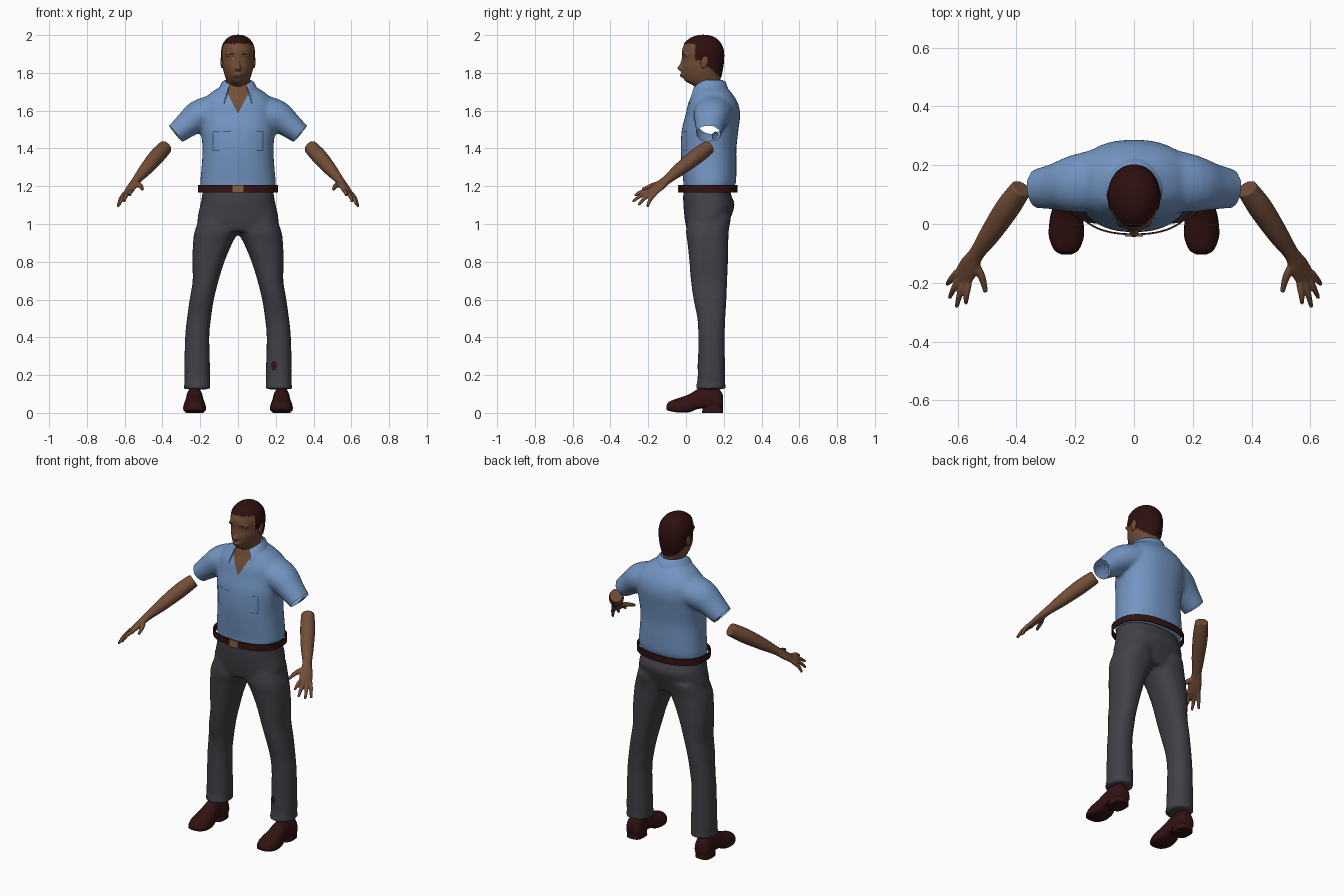
import bpy, bmesh, math
from mathutils import Vector
from mathutils.bvhtree import BVHTree

cube = bpy.data.objects.get("Cube")
if cube:
    bpy.data.objects.remove(cube, do_unlink=True)


def material(name, r, g, b):
    m = bpy.data.materials.new(name)
    m.use_nodes = True
    m.diffuse_color = (r, g, b, 1)
    bsdf = m.node_tree.nodes["Principled BSDF"]
    bsdf.inputs["Base Color"].default_value = (r, g, b, 1)
    bsdf.inputs["Roughness"].default_value = 0.8
    return m


BLUE = material("blue_cloth", .17, .30, .54)
SEAM = material("dark_blue_seam", .05, .09, .18)
SKIN = material("brown_skin", .17, .075, .038)
GREY = material("charcoal_cloth", .052, .052, .062)
HAIR = material("dark_hair", .028, .005, .005)
LEATHER = material("dark_red_leather", .033, .006, .006)
BRASS = material("tan_buckle", .25, .11, .055)
LIPS = material("lips", .09, .032, .022)
EYE = material("eye_white", .3, .24, .2)


# ---- helpers ----
def spline(rows, k=4):
    out, n = [], len(rows)
    for i in range(n - 1):
        q = [rows[max(0, min(n - 1, i + j))] for j in (-1, 0, 1, 2)]
        for s in range(k):
            t = s / k
            out.append([b + .5 * t * (c - a + t * (2*a - 5*b + 4*c - d + t * (3*(b - c) + d - a)))
                        for a, b, c, d in zip(*q)])
    return out + [list(rows[-1])]


def spow(v, e):
    return math.copysign(abs(v) ** e, v)


def circle(n):
    return [(math.cos(2*math.pi*i/n), math.sin(2*math.pi*i/n)) for i in range(n)]


def loft(bm, rings, caps=True):
    vs = [[bm.verts.new(p) for p in r] for r in rings]
    n = len(vs[0])
    for a, b in zip(vs, vs[1:]):
        for i in range(n):
            bm.faces.new((a[i], a[(i+1) % n], b[(i+1) % n], b[i]))
    if caps:
        bm.faces.new(vs[0][::-1])
        bm.faces.new(vs[-1])


def stack(bm, rows, side=1, power=2.3, taper=None, k=4, n=36):
    """Horizontal rings from rows of (z, x0, x1, y front, y back)."""
    rings = []
    for z, x0, x1, yf, yb in spline(rows, k):
        t = taper(z) if taper else 0
        ring = []
        for c, s in circle(n):
            c, s = spow(c, 2/power), spow(s, 2/power)
            x = (x0+x1)/2 + (x1-x0)/2 * c * (1 - t*max(0, -s))
            ring.append((side*x, (yf+yb)/2 + (yb-yf)/2*s, z))
        rings.append(ring)
    loft(bm, rings)


def centred(rows):
    return [(z, -w, w, f, b) for z, w, f, b in rows]


def tube(bm, rows, side, wide, k=4, n=16):
    """Rings along a path from rows of (x, y, z, wide radius, thin radius)."""
    rows = spline(rows, k)
    rings = []
    for i, r in enumerate(rows):
        d = (Vector(rows[min(i+1, len(rows)-1)][:3]) - Vector(rows[max(i-1, 0)][:3])).normalized()
        u = Vector(wide)
        u = (u - d*u.dot(d)).normalized()
        v = d.cross(u)
        ring = [Vector(r[:3]) + u*c*r[3] + v*s*r[4] for c, s in circle(n)]
        rings.append([(side*p.x, p.y, p.z) for p in ring])
    loft(bm, rings)


def finish(name, bm, *mats, voxel=0, smooth=0, solid=0):
    bmesh.ops.recalc_face_normals(bm, faces=bm.faces[:])
    me = bpy.data.meshes.new(name)
    bm.to_mesh(me)
    bm.free()
    ob = bpy.data.objects.new(name, me)
    bpy.context.collection.objects.link(ob)
    if voxel:
        m = ob.modifiers.new("blend", 'REMESH')
        m.mode, m.voxel_size = 'VOXEL', voxel
    if smooth:
        m = ob.modifiers.new("soften", 'SMOOTH')
        m.iterations = smooth
    if solid:
        ob.modifiers.new("thickness", 'SOLIDIFY').thickness = solid
    if ob.modifiers:
        ev = ob.evaluated_get(bpy.context.evaluated_depsgraph_get())
        me = bpy.data.meshes.new_from_object(ev)
        ob.modifiers.clear()
        ob.data = me
        me.name = name
    me.materials.clear()
    for m in mats:
        me.materials.append(m)
    me.shade_smooth()
    me.set_sharp_from_angle(angle=0.9)
    return ob


def decal(name, ob, mat, x, z, w, h, lens=False, tilt=0, n=8):
    """Thin plate laid on the front of an object."""
    me = ob.data
    tree = BVHTree.FromPolygons([v.co for v in me.vertices], [p.vertices for p in me.polygons])
    bm = bmesh.new()
    cols = []
    for i in range(n + 1):
        u = 2*i/n - 1
        hh = h * (math.sqrt(max(.04, 1 - u*u)) if lens else 1)
        col = []
        for s in (-1, 0, 1):
            p = Vector((x + u*w/2, -1, z + s*hh/2 + tilt*u*w/2))
            hit = tree.ray_cast(p, Vector((0, 1, 0)))[0]
            if hit:
                col.append(bm.verts.new(hit - Vector((0, .0025, 0))))
        cols.append(col)
    for a, b in zip(cols, cols[1:]):
        if len(a) == len(b) == 3:
            for j in (0, 1):
                bm.faces.new((a[j], b[j], b[j+1], a[j+1]))
    finish(name, bm, mat)


# ---- shirt: torso and sleeves blended together ----
bm = bmesh.new()
stack(bm, centred([(1.175, .195, -.012, .245), (1.22, .20, -.014, .264), (1.30, .193, -.022, .267),
                   (1.40, .188, -.028, .267), (1.50, .197, -.022, .278), (1.58, .20, -.002, .287),
                   (1.64, .195, .012, .275), (1.69, .15, .033, .245), (1.73, .09, .045, .21),
                   (1.75, .068, .055, .19)]))
CUFF, OUT = Vector((.335, .12, 1.472)), Vector((.77, -.06, -.63)).normalized()
for s in (1, -1):
    tube(bm, [(.10, .15, 1.60, .11, .09), (.20, .137, 1.575, .098, .085), (.27, .127, 1.525, .079, .069),
              (.335, .12, 1.472, .066, .055), (.343, .12, 1.465, .066, .055)], s, (0, 1, 0), n=24)
shirt = finish("shirt", bm, BLUE, SKIN, voxel=.011, smooth=4)

# Open sleeve ends and neck opening
bm = bmesh.new()
bm.from_mesh(shirt.data)


def cut(test, co, no):
    faces = [f for f in bm.faces if test(f.calc_center_median())]
    geom = set(faces) | {e for f in faces for e in f.edges} | {v for f in faces for v in f.verts}
    bmesh.ops.bisect_plane(bm, geom=list(geom), plane_co=co, plane_no=no)


for s in (1, -1):
    flip = Vector((s, 1, 1))
    co, no = (CUFF - OUT*.008) * flip, OUT * flip
    cut(lambda c: c.x*s > .26, co, no)
    ends = [f for f in bm.faces if f.calc_center_median().x*s > .26
            and (f.calc_center_median() - co).dot(no) > 1e-5]
    bmesh.ops.delete(bm, geom=ends, context='FACES')
    cut(lambda c: c.y < .1 and c.z > 1.55 and abs(c.x) < .11, (0, 0, 1.585), (1.92*s, 0, -1))
for f in bm.faces:
    c = f.calc_center_median()
    if c.y < .1 and c.z > 1.585 + 1.92*abs(c.x):
        f.material_index = 1
bm.to_mesh(shirt.data)
bm.free()

# Folded collar
bm = bmesh.new()
prev = None
for i in range(33):
    a = math.radians(38 + 284*i/32)
    front = max(0, math.cos(a)) ** 2
    sx, cy = math.sin(a), math.cos(a)
    row = [bm.verts.new((r*sx, .115 - q*cy, z)) for r, q, z in (
        (.070, .078, 1.762 - .045*front), (.084, .095, 1.752 - .05*front),
        (.108 + .02*front, .112 + .022*front, 1.705 - .105*front))]
    if prev:
        for j in (0, 1):
            bm.faces.new((prev[j], row[j], row[j+1], prev[j+1]))
    prev = row
finish("collar", bm, BLUE, solid=.007)

# Pocket seams
for s in (1, -1):
    decal("pocket_outer_seam", shirt, SEAM, s*.132, 1.44, .005, .10, n=2)
    decal("pocket_top_seam", shirt, SEAM, s*.115, 1.49, .035, .005)
    decal("pocket_bottom_seam", shirt, SEAM, s*.115, 1.39, .035, .005)
decal("pocket_inner_seam", shirt, SEAM, -.06, 1.49, .04, .005)

# ---- trousers ----
bm = bmesh.new()
stack(bm, centred([(.96, .20, .005, .21), (1.02, .215, -.006, .232), (1.10, .20, -.014, .257),
                   (1.15, .19, -.015, .24), (1.18, .188, -.013, .235)]))
for s in (1, -1):
    stack(bm, [(.125, .143, .29, .05, .21), (.16, .148, .283, .058, .208), (.2, .147, .285, .062, .207),
               (.4, .152, .28, .065, .205), (.5, .143, .27, .06, .208), (.6, .128, .256, .04, .214),
               (.7, .103, .24, .026, .218), (.8, .072, .242, .018, .222), (.9, .03, .238, .008, .224),
               (.96, .0, .23, .0, .226), (1.04, .01, .2, .01, .24)], s)
trousers = finish("trousers", bm, GREY, voxel=.011, smooth=4)
decal("trouser_tear", trousers, LEATHER, .19, .25, .03, .05, lens=True)

# ---- belt and buckle ----
bm = bmesh.new()
loft(bm, [[(.213*spow(c, .85), .117 + .155*spow(s, .85), z) for c, s in circle(64)]
          for z in (1.167, 1.206)], caps=False)
finish("belt", bm, LEATHER, solid=.006)
bm = bmesh.new()
bmesh.ops.create_cube(bm, size=1)
for v in bm.verts:
    v.co = (v.co.x*.06, v.co.y*.008 - .039, v.co.z*.041 + 1.1865)
finish("buckle", bm, BRASS)

# ---- shoes ----
for s, side in ((1, "left"), (-1, "right")):
    bm = bmesh.new()
    rings = []
    for y, w, lo, hi in spline([(-.104, .016, .018, .038), (-.088, .042, .01, .06), (-.04, .06, .002, .078),
                                (.02, .056, .004, .10), (.06, .047, .02, .125), (.11, .046, .024, .138),
                                (.165, .047, .024, .13), (.188, .04, .024, .11), (.196, .026, .03, .09)]):
        mid = lo + .3*(hi - lo)
        rings.append([(s*(.23 + w*spow(c, .9)), y,
                       mid + (hi - mid)*t if t > 0 else mid - (mid - lo)*abs(t)**.4) for c, t in circle(24)])
    loft(bm, rings)
    stack(bm, [(0, .183, .277, .085, .196), (.045, .185, .275, .09, .195)], s, power=3, k=1)
    finish(side + "_shoe", bm, LEATHER)

# ---- forearms and hands ----
ACROSS = Vector((.71, .64, -.28))
KNUCKLE = Vector((.583, -.182, 1.167))
for s, side in ((1, "left"), (-1, "right")):
    bm = bmesh.new()
    tube(bm, [(.383, .122, 1.408, .036, .038), (.43, .055, 1.358, .042, .042), (.49, -.035, 1.288, .036, .034),
              (.535, -.10, 1.235, .027, .023), (.56, -.143, 1.2, .037, .019), (.585, -.187, 1.164, .037, .013)],
         s, ACROSS)
    for off, tip in ((-.029, (.572, -.272, 1.15)), (-.010, (.604, -.283, 1.118)),
                     (.010, (.628, -.252, 1.1)), (.028, (.636, -.205, 1.09))):
        base = KNUCKLE + ACROSS*off
        mid = base.lerp(Vector(tip), .5) + Vector((.003, -.004, .006))
        tube(bm, [(*base, .012, .012), (*mid, .011, .011), (*tip, .007, .007)], s, ACROSS, n=10)
    tube(bm, [(.547, -.128, 1.215, .018, .016), (.518, -.18, 1.203, .014, .013),
              (.505, -.232, 1.183, .008, .008)], s, ACROSS, n=10)
    finish(side + "_forearm", bm, SKIN, voxel=.0045, smooth=3)

# ---- head: skull, neck and nose blended, hair chosen by height and depth ----
bm = bmesh.new()
stack(bm, centred([(1.66, .058, .06, .17), (1.72, .058, .05, .175), (1.742, .058, .022, .18),
                   (1.756, .06, -.004, .182), (1.79, .072, -.02, .186), (1.83, .081, -.021, .194),
                   (1.87, .084, -.017, .198), (1.91, .086, -.022, .198), (1.95, .078, -.01, .186),
                   (1.98, .056, .022, .158), (1.994, .03, .055, .128), (1.998, .01, .08, .10)]),
      taper=lambda z: .32 if z < 1.76 else max(.1, .32 - (z - 1.76)*3), power=2.15)
stack(bm, centred([(1.885, .008, -.022, .01), (1.85, .011, -.031, .01), (1.825, .018, -.047, .01),
                   (1.811, .016, -.034, .01)]), power=2, n=16)
for s in (1, -1):
    tube(bm, [(.012, -.012, 1.895, .008, .008), (.06, .004, 1.893, .008, .008)], s, (0, 1, 0), n=10)
stack(bm, centred([(1.775, .018, -.024, .01), (1.787, .024, -.032, .01), (1.80, .018, -.028, .01)]),
      power=2, n=16)
head = finish("head", bm, SKIN, HAIR, voxel=.0055, smooth=3)


def is_hair(c):
    return (c.z > 1.952 or (c.y > .05 and c.z > 1.865)
            or (c.y > .105 and c.z > 1.845 - .85*(c.y - .105)))


hair = set()
for p in head.data.polygons:
    if is_hair(p.center):
        p.material_index = 1
        hair.update(p.vertices)
shift = {i: head.data.vertices[i].normal * .004 for i in hair}
for i, d in shift.items():
    head.data.vertices[i].co += d

# Ears and face details
for s, side in ((1, "left"), (-1, "right")):
    bm = bmesh.new()
    bmesh.ops.create_uvsphere(bm, u_segments=16, v_segments=10, radius=1)
    for v in bm.verts:
        v.co = (s*.084 + v.co.x*.009, .098 + v.co.y*.02 + v.co.z*.005, 1.858 + v.co.z*.034)
    finish(side + "_ear", bm, SKIN)
    decal(side + "_eyebrow", head, HAIR, s*.038, 1.898, .036, .008, lens=True, tilt=-.1*s)
    decal(side + "_eye", head, EYE, s*.037, 1.876, .026, .009, lens=True)
    decal(side + "_iris", head, HAIR, s*.036, 1.877, .013, .011, lens=True)
decal("mouth", head, LIPS, 0, 1.787, .046, .01, lens=True)
